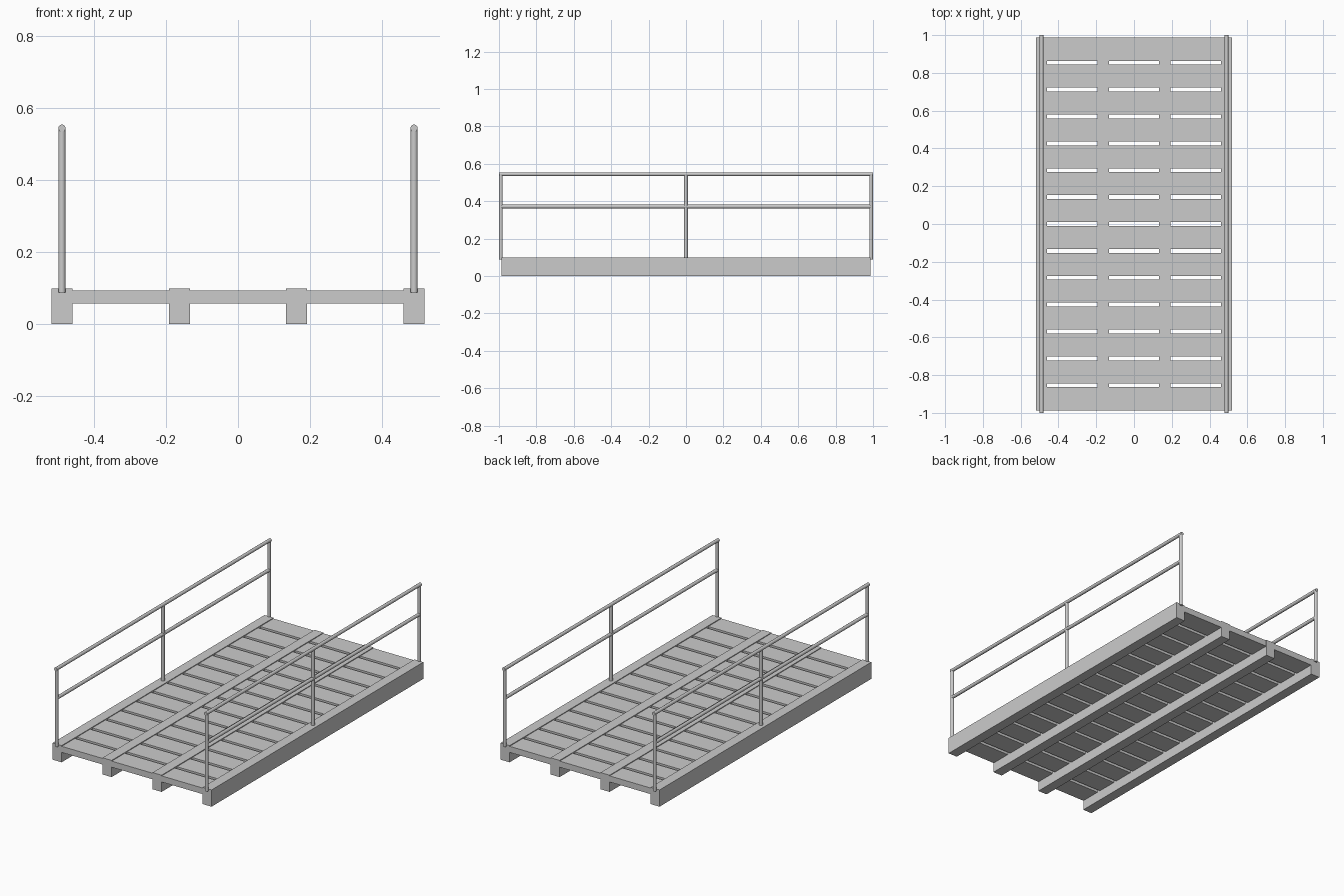
import bpy
from mathutils import Vector

if "Cube" in bpy.data.objects:
    bpy.data.objects.remove(bpy.data.objects["Cube"])

BEAM_X = (-0.489, -0.163, 0.163, 0.489)
POST_R = 0.01


def box(name, x, y, z):
    """Box spanning the given (min, max) ranges."""
    bpy.ops.mesh.primitive_cube_add(size=1)
    o = bpy.context.object
    o.name = name
    lo, hi = Vector((x[0], y[0], z[0])), Vector((x[1], y[1], z[1]))
    mid, size = (lo + hi) / 2, hi - lo
    for v in o.data.vertices:
        v.co = Vector(a * b for a, b in zip(v.co, size)) + mid
    return o


def tube(name, a, b, r=POST_R):
    """Round bar between two points."""
    a, b = Vector(a), Vector(b)
    d = b - a
    bpy.ops.mesh.primitive_cylinder_add(vertices=16, radius=r, depth=d.length,
                                        location=(a + b) / 2)
    o = bpy.context.object
    o.name = name
    o.rotation_mode = 'QUATERNION'
    o.rotation_quaternion = d.to_track_quat('Z', 'Y')
    bpy.ops.object.shade_smooth_by_angle()
    return o


# Lengthwise support beams
for i, x in enumerate(BEAM_X):
    box(f"beam_{i + 1}", (x - 0.0295, x + 0.0295), (-0.987, 0.987), (0, 0.0985))

# Deck planks, 14 with narrow gaps
pitch, gap = 0.1423, 0.02
for i in range(14):
    y = (i - 6.5) * pitch
    half = (pitch - gap) / 2
    box(f"plank_{i + 1}", (-0.489, 0.489), (y - half, y + half), (0.058, 0.094))

# Railings on both sides
for side, x in (("left", -0.4895), ("right", 0.4895)):
    for where, y in (("front", -0.99), ("middle", 0), ("back", 0.99)):
        tube(f"{side}_{where}_post", (x, y, 0.088), (x, y, 0.545))
    tube(f"{side}_top_rail", (x, -1, 0.545), (x, 1, 0.545))
    tube(f"{side}_middle_rail", (x, -0.99, 0.372), (x, 0.99, 0.372))
